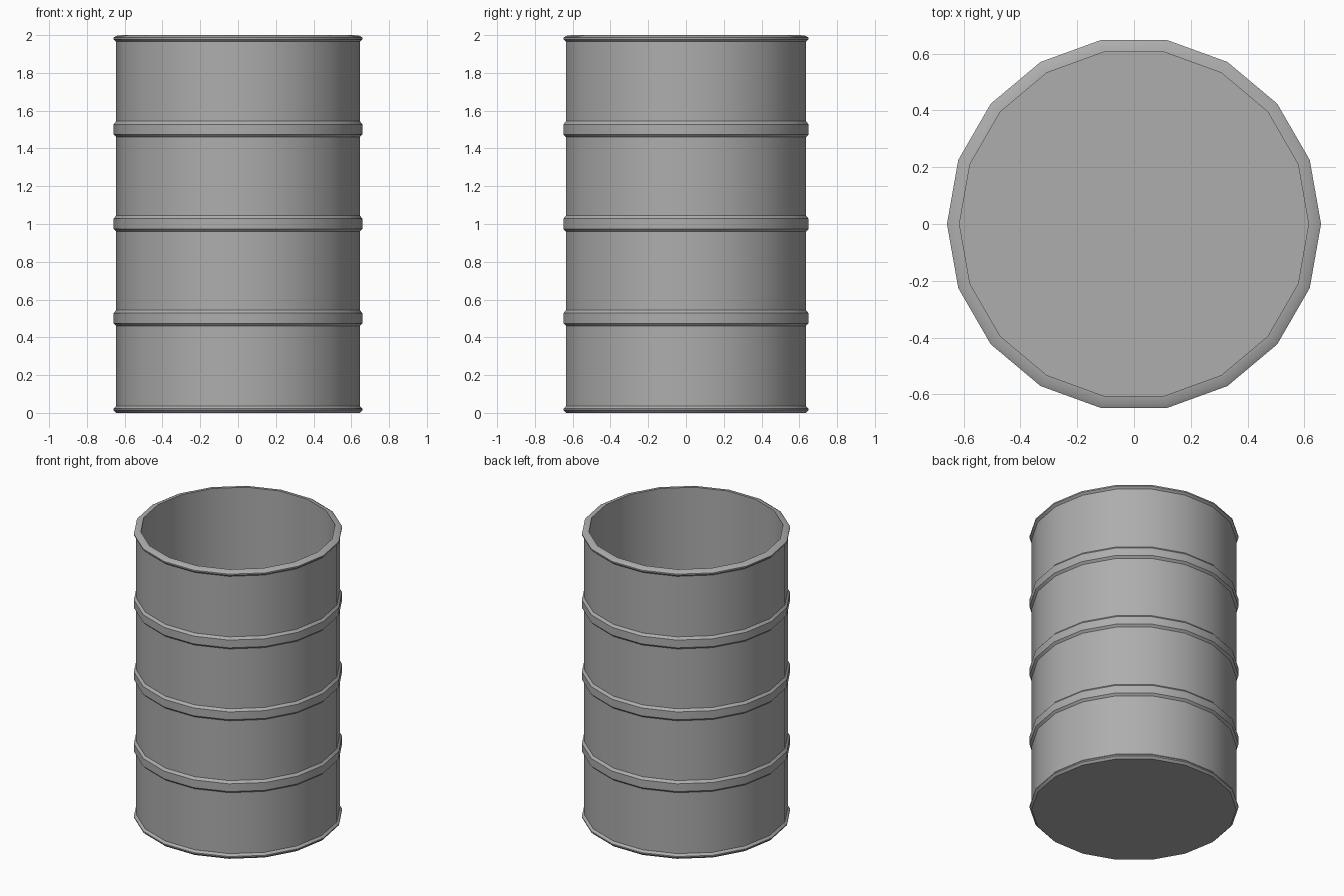
import bpy, bmesh, math

if "Cube" in bpy.data.objects:
    bpy.data.objects.remove(bpy.data.objects["Cube"])

SIDES = 18
R_BODY, R_RIB, R_IN = 0.645, 0.659, 0.615

# Outer wall profile (radius, z), from the base up to the rim
profile = [(0.645, 0.0), (R_RIB, 0.014), (R_RIB, 0.022), (R_BODY, 0.036)]
for zc in (0.502, 1.002, 1.502):  # three raised hoops
    profile += [(R_BODY, zc - 0.042), (R_RIB, zc - 0.028),
                (R_RIB, zc + 0.026), (R_BODY, zc + 0.042)]
# Rolled rim, inner lip, straight inner wall and floor
profile += [(R_BODY, 1.965), (R_RIB, 1.978), (R_RIB, 1.987), (0.644, 1.996)]
profile += [(R_IN, 2.0), (R_IN, 0.03)]

bm = bmesh.new()
rings = []
for r, z in profile:
    rings.append([bm.verts.new((r * math.cos(2 * math.pi * i / SIDES),
                                r * math.sin(2 * math.pi * i / SIDES), z))
                  for i in range(SIDES)])
for low, high in zip(rings, rings[1:]):
    for i in range(SIDES):
        j = (i + 1) % SIDES
        bm.faces.new((low[i], low[j], high[j], high[i]))
bm.faces.new(list(reversed(rings[0])))  # underside
bm.faces.new(rings[-1])                 # inside floor

mesh = bpy.data.meshes.new("open_drum")
bm.to_mesh(mesh)
bm.free()
drum = bpy.data.objects.new("open_drum", mesh)
bpy.context.collection.objects.link(drum)

# Dark grey metal
metal = bpy.data.materials.new("dark_grey_metal")
metal.diffuse_color = (0.42, 0.42, 0.42, 1.0)
metal.use_nodes = True
metal.node_tree.nodes["Principled BSDF"].inputs["Base Color"].default_value = metal.diffuse_color
mesh.materials.append(metal)

# Smooth round the wall, crisp at hoops and rims
bpy.context.view_layer.objects.active = drum
drum.select_set(True)
bpy.ops.object.shade_smooth_by_angle(angle=math.radians(30))
